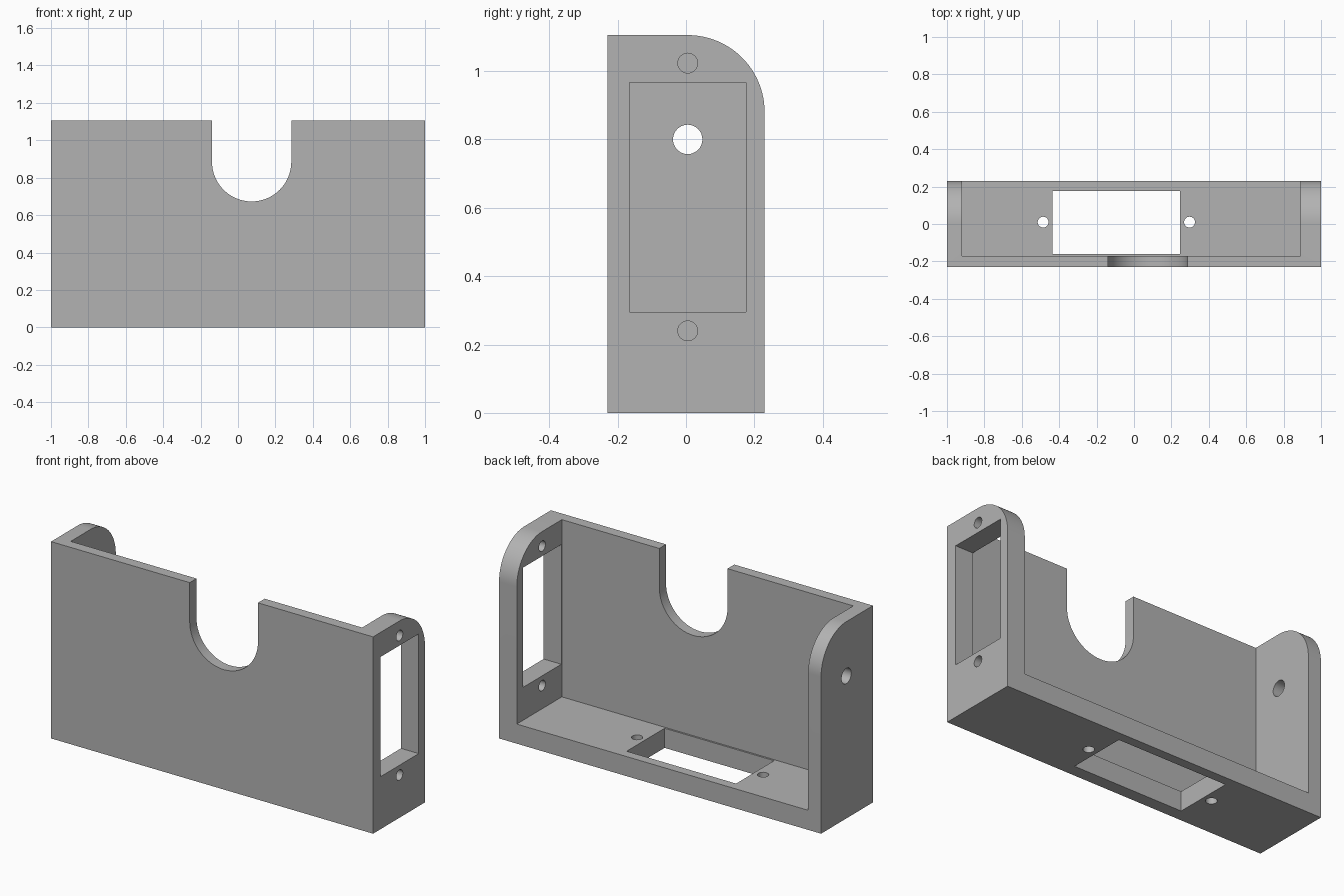
import bpy
import bmesh
from math import sin, cos, pi
from mathutils import Vector

default = bpy.data.objects.get("Cube")
if default:
    bpy.data.objects.remove(default, do_unlink=True)

HEIGHT, HALF_DEPTH = 1.105, 0.23
FLOOR, FRONT_INNER = 0.11, -0.17
LEFT_INNER, RIGHT_INNER = 0.89, -0.92


def arc(cx, cy, r, start, end, steps):
    """Points along an arc, angles in radians."""
    angles = [start + (end - start) * i / steps for i in range(steps + 1)]
    return [(cx + r * cos(a), cy + r * sin(a)) for a in angles]


def circle(cx, cy, r):
    return arc(cx, cy, r, 0, 2 * pi, 32)[:-1]


def rect(x0, x1, y0, y1):
    return [(x0, y0), (x1, y0), (x1, y1), (x0, y1)]


def prism(name, profile, axis, low, high):
    """Extrude a closed 2D profile along the x, y or z axis."""
    place = {
        "x": lambda a, b: (low, a, b),
        "y": lambda a, b: (a, low, b),
        "z": lambda a, b: (a, b, low),
    }[axis]
    bm = bmesh.new()
    face = bm.faces.new([bm.verts.new(place(a, b)) for a, b in profile])
    grown = bmesh.ops.extrude_face_region(bm, geom=[face])
    shift = Vector([high - low if axis == c else 0 for c in "xyz"])
    verts = [v for v in grown["geom"] if isinstance(v, bmesh.types.BMVert)]
    bmesh.ops.translate(bm, vec=shift, verts=verts)
    bmesh.ops.recalc_face_normals(bm, faces=bm.faces)
    mesh = bpy.data.meshes.new(name)
    bm.to_mesh(mesh)
    bm.free()
    obj = bpy.data.objects.new(name, mesh)
    bpy.context.collection.objects.link(obj)
    return obj


# Outer block with the upper back corner rounded
r = 0.225
side = [(-HALF_DEPTH, 0), (HALF_DEPTH, 0)]
side += arc(HALF_DEPTH - r, HEIGHT - r, r, 0, pi / 2, 24)
side += [(-HALF_DEPTH, HEIGHT)]
bracket = prism("bracket_housing", side, "x", -1, 1)

# Cavity open at the top and back
cutters = [prism("cavity_cutter", rect(FRONT_INNER, 1, FLOOR, 2), "x",
                 RIGHT_INNER, LEFT_INNER)]

# Round-bottomed notch in the front wall
notch = arc(0.073, 0.885, 0.212, pi, 2 * pi, 32) + [(0.285, 2), (-0.139, 2)]
cutters.append(prism("notch_cutter", notch, "y", -0.5, -0.1))

# Window and two screw holes in the left wall
cutters.append(prism("side_window_cutter", rect(-0.165, 0.175, 0.295, 0.967),
                     "x", 0.8, 1.2))
for z in (0.24, 1.023):
    cutters.append(prism("side_screw_cutter", circle(0.005, z, 0.029),
                         "x", 0.8, 1.2))

# Pivot hole in the right wall
cutters.append(prism("pivot_cutter", circle(0.005, 0.8, 0.043),
                     "x", -1.2, -0.8))

# Window and two screw holes in the floor
cutters.append(prism("floor_window_cutter", rect(-0.435, 0.245, -0.16, 0.177),
                     "z", -0.2, 0.3))
for x in (-0.486, 0.297):
    cutters.append(prism("floor_screw_cutter", circle(x, 0.01, 0.029),
                         "z", -0.2, 0.3))

# Cut everything, then discard the cutters
bpy.ops.object.select_all(action="DESELECT")
bpy.context.view_layer.objects.active = bracket
bracket.select_set(True)
for cutter in cutters:
    cutter.hide_render = True
    mod = bracket.modifiers.new("cut", "BOOLEAN")
    mod.operation, mod.solver, mod.object = "DIFFERENCE", "EXACT", cutter
    bpy.ops.object.modifier_apply(modifier=mod.name)
    bpy.data.objects.remove(cutter, do_unlink=True)

# Plain grey finish
grey = bpy.data.materials.new("plain_grey")
grey.use_nodes = True
colour = (0.45, 0.45, 0.45, 1)
grey.diffuse_color = colour
grey.node_tree.nodes["Principled BSDF"].inputs["Base Color"].default_value = colour
bracket.data.materials.clear()
bracket.data.materials.append(grey)
bpy.ops.object.shade_smooth_by_angle(angle=pi / 6)
